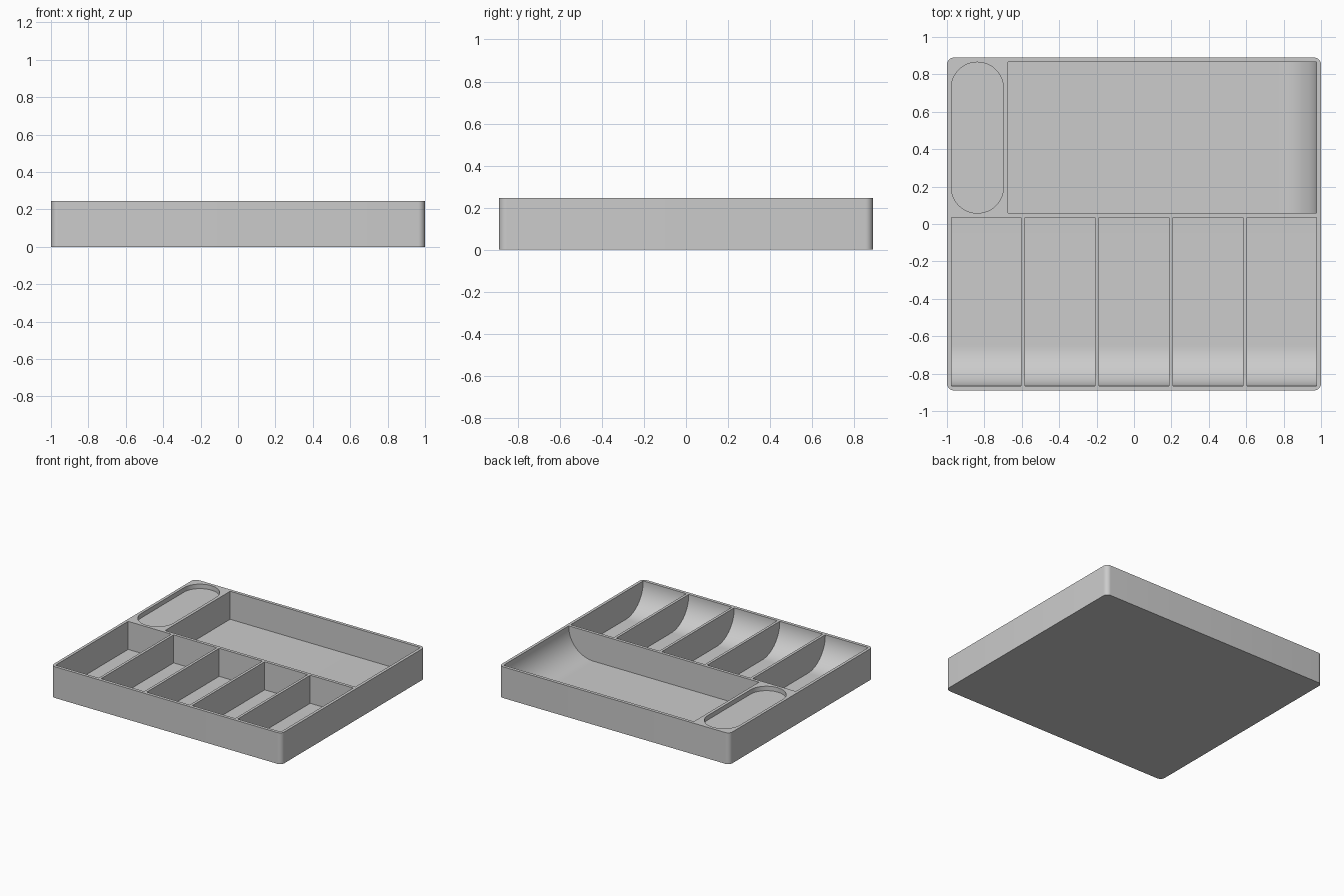
import bpy
import bmesh
from math import sin, cos, pi, radians

cube = bpy.data.objects.get("Cube")
if cube:
    bpy.data.objects.remove(cube, do_unlink=True)

HEIGHT, FLOOR = 0.245, 0.025
HALF_X, HALF_Y = 1.0, 0.89
IN_X, IN_Y = 0.977, 0.865      # inner faces of the outer walls
RAMP = 0.215                   # radius of the scooped pocket ends
ABOVE = 0.35                   # cutters reach past the rim

grey = bpy.data.materials.new("light grey plastic")
grey.use_nodes = True
colour = (0.6, 0.6, 0.6, 1)
grey.diffuse_color = colour
grey.node_tree.nodes["Principled BSDF"].inputs["Base Color"].default_value = colour


def arc(cx, cy, r, start, end, steps):
    angles = [start + (end - start) * i / steps for i in range(steps + 1)]
    return [(cx + r * cos(a), cy + r * sin(a)) for a in angles]


def rounded_rect(x0, x1, y0, y1, r, steps):
    corners = [(x1 - r, y1 - r), (x0 + r, y1 - r), (x0 + r, y0 + r), (x1 - r, y0 + r)]
    pts = []
    for i, (cx, cy) in enumerate(corners):
        pts += arc(cx, cy, r, i * pi / 2, (i + 1) * pi / 2, steps)
    return pts


def scoop_profile(flat_end, ramp_end):
    """Side outline of a pocket with one end curving up to the rim."""
    s = 1 if ramp_end > flat_end else -1
    curve = arc(0, FLOOR + RAMP, RAMP, -pi / 2, 0, 24)
    curve = [(ramp_end - s * RAMP + s * u, z) for u, z in curve]
    return [(flat_end, ABOVE), (flat_end, FLOOR)] + curve + [(ramp_end, ABOVE)]


def prism(name, outline, low, high, axis):
    """Extrude an outline from low to high along the given axis."""
    place = {"x": lambda u, v: (low, u, v),
             "y": lambda u, v: (u, low, v),
             "z": lambda u, v: (u, v, low)}[axis]
    bm = bmesh.new()
    face = bm.faces.new([bm.verts.new(place(u, v)) for u, v in outline])
    new = bmesh.ops.extrude_face_region(bm, geom=[face])["geom"]
    shift = [high - low if a == axis else 0 for a in "xyz"]
    bmesh.ops.translate(bm, vec=shift, verts=[g for g in new if isinstance(g, bmesh.types.BMVert)])
    bmesh.ops.remove_doubles(bm, verts=bm.verts, dist=1e-5)
    bmesh.ops.recalc_face_normals(bm, faces=bm.faces)
    mesh = bpy.data.meshes.new(name)
    bm.to_mesh(mesh)
    bm.free()
    mesh.materials.append(grey)
    obj = bpy.data.objects.new(name, mesh)
    bpy.context.collection.objects.link(obj)
    return obj


# Solid body with rounded vertical corners
tray = prism("drawer_tray", rounded_rect(-HALF_X, HALF_X, -HALF_Y, HALF_Y, 0.037, 8), 0, HEIGHT, "z")

# Five front pockets, scooped towards the front
cutters = []
count, gap = 5, 0.021
width = (2 * IN_X - (count - 1) * gap) / count
for i in range(count):
    x = -IN_X + i * (width + gap)
    cutters.append(prism("front_pocket_cutter", scoop_profile(0.034, -IN_Y), x, x + width, "x"))

# Wide back pocket, scooped towards the left side
cutters.append(prism("back_pocket_cutter", scoop_profile(-0.674, IN_X), 0.058, IN_Y, "y"))

# Shallow round-ended recess
cutters.append(prism("recess_cutter", rounded_rect(-IN_X, -0.698, 0.058, IN_Y, 0.139, 12),
                     HEIGHT - 0.035, ABOVE, "z"))

bpy.ops.object.select_all(action="DESELECT")
bpy.context.view_layer.objects.active = tray
tray.select_set(True)
for cutter in cutters:
    cutter.hide_render = True
    mod = tray.modifiers.new("pocket", "BOOLEAN")
    mod.operation, mod.solver, mod.object = "DIFFERENCE", "EXACT", cutter
    bpy.ops.object.modifier_apply(modifier=mod.name)
for cutter in cutters:
    bpy.data.objects.remove(cutter, do_unlink=True)

bpy.ops.object.shade_smooth_by_angle(angle=radians(30))
